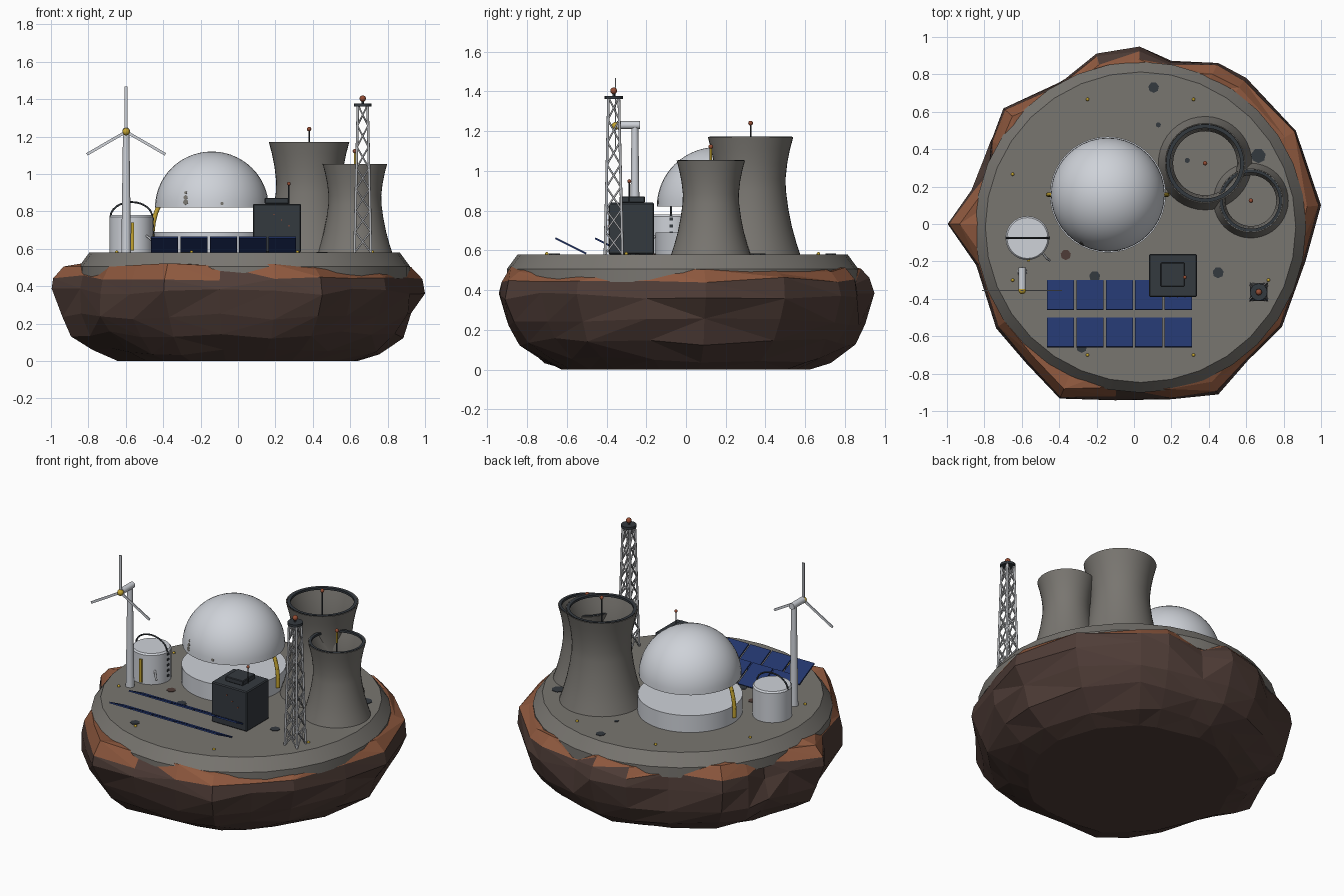
import bpy, bmesh, math, random
from math import sin, cos, pi, tau
from mathutils import Vector, Matrix

random.seed(7)
old = bpy.data.objects.get("Cube")
if old:
    bpy.data.objects.remove(old, do_unlink=True)


def material(name, *rgb):
    m = bpy.data.materials.new(name)
    m.use_nodes = True
    m.diffuse_color = (*rgb, 1)
    m.node_tree.nodes["Principled BSDF"].inputs["Base Color"].default_value = (*rgb, 1)
    return m


ROCK = material("brown rock", 0.078, 0.046, 0.038)
RUST = material("rust soil", 0.27, 0.098, 0.048)
CONCRETE = material("concrete", 0.19, 0.18, 0.163)
WHITE = material("pale shell", 0.62, 0.645, 0.69)
DARK = material("charcoal", 0.034, 0.041, 0.049)
STEEL = material("steel", 0.46, 0.47, 0.49)
BLUE = material("solar blue", 0.016, 0.036, 0.15)
YELLOW = material("safety yellow", 0.55, 0.37, 0.03)
RED = material("beacon red", 0.3, 0.075, 0.035)
GROUND = 0.58


def finish(name, bm, *mats, smooth=True):
    bmesh.ops.recalc_face_normals(bm, faces=bm.faces)
    mesh = bpy.data.meshes.new(name)
    bm.to_mesh(mesh)
    bm.free()
    for m in mats:
        mesh.materials.append(m)
    ob = bpy.data.objects.new(name, mesh)
    bpy.context.collection.objects.link(ob)
    if smooth:
        bpy.ops.object.select_all(action="DESELECT")
        ob.select_set(True)
        bpy.context.view_layer.objects.active = ob
        bpy.ops.object.shade_smooth_by_angle(angle=math.radians(35))
    return ob


def lathe(name, profile, at, mat, seg=32):
    """Spin (radius, height) points about a vertical axis."""
    bm = bmesh.new()
    rings = [[bm.verts.new((at[0] + r * cos(tau * i / seg), at[1] + r * sin(tau * i / seg), z))
              for i in range(seg)] for r, z in profile]
    for a, b in zip(rings, rings[1:]):
        for i in range(seg):
            j = (i + 1) % seg
            bm.faces.new((a[i], a[j], b[j], b[i]))
    bmesh.ops.remove_doubles(bm, verts=bm.verts, dist=1e-5)
    return finish(name, bm, mat)


def add_rod(bm, p, q, r1, r2=None, seg=12):
    p, q = Vector(p), Vector(q)
    d = q - p
    mat = Matrix.Translation((p + q) / 2) @ d.to_track_quat("Z", "Y").to_matrix().to_4x4()
    bmesh.ops.create_cone(bm, cap_ends=True, segments=seg, radius1=r1,
                          radius2=r1 if r2 is None else r2, depth=d.length, matrix=mat)


def rod(name, p, q, r1, mat, r2=None, seg=12):
    bm = bmesh.new()
    add_rod(bm, p, q, r1, r2, seg)
    return finish(name, bm, mat)


def ball(name, at, r, mat):
    bm = bmesh.new()
    bmesh.ops.create_uvsphere(bm, u_segments=12, v_segments=8, radius=r,
                              matrix=Matrix.Translation(at))
    return finish(name, bm, mat)


def box(name, lo, hi, mat, bevel=0.0):
    bm = bmesh.new()
    lo, hi = Vector(lo), Vector(hi)
    bmesh.ops.create_cube(bm, size=1, matrix=Matrix.Translation((lo + hi) / 2)
                          @ Matrix.Diagonal((*(hi - lo), 1)))
    if bevel:
        bmesh.ops.bevel(bm, geom=bm.edges[:], offset=bevel, segments=1, affect="EDGES")
    return finish(name, bm, mat, smooth=False)


def tube(name, points, r, mat):
    bm = bmesh.new()
    for p, q in zip(points, points[1:]):
        add_rod(bm, p, q, r)
    return finish(name, bm, mat)


# Floating rock: irregular outline scaled ring by ring
outline = [(1, .1), (.87, .5), (.6, .78), (.45, .86), (.2, .87), (.03, .945), (-.2, .91),
           (-.4, .75), (-.7, .62), (-.77, .45), (-.78, .3), (-.87, .18), (-1, 0), (-.84, -.22),
           (-.74, -.56), (-.58, -.75), (-.4, -.94), (-.1, -.94), (.2, -.94), (.45, -.91),
           (.61, -.73), (.79, -.55), (.92, -.2)]
levels = [(0, .67), (.05, .8), (.14, .92), (.24, .985), (.37, 1), (.445, .985), (.505, .935), (.52, .82)]
bm = bmesh.new()
rings = []
for k, (z, s) in enumerate(levels):
    wob = 0.025 if 0 < k < 4 else 0.01
    ring = []
    for x, y in outline:
        if k < 4:  # round off the underside
            n = Vector((x, y)).normalized() * 0.93
            x, y = (x + n.x) / 2, (y + n.y) / 2
        f = s + random.uniform(-wob, 0.4 * wob)
        dz = random.uniform(-.02, .02) if k else 0
        ring.append(bm.verts.new((x * f, y * f, z + dz)))
    rings.append(ring)
for a, b in zip(rings, rings[1:]):
    for i in range(len(a)):
        j = (i + 1) % len(a)
        if random.random() < 0.5:
            bm.faces.new((a[i], a[j], b[j]))
            bm.faces.new((a[i], b[j], b[i]))
        else:
            bm.faces.new((a[i], a[j], b[i]))
            bm.faces.new((a[j], b[j], b[i]))
bm.faces.new(rings[0][::-1])
bm.faces.new(rings[-1])
for f in bm.faces:  # soil near the top, thicker towards both sides
    c = f.calc_center_median()
    f.material_index = int(c.z > 0.474 - 0.042 * abs(c.x))
finish("rock_base", bm, ROCK, RUST, smooth=False)

# Concrete platform with edge lamps and stains
CX, CY = 0.035, -0.017
lathe("platform", [(0, .44), (.885, .44), (.885, .505), (.83, GROUND), (0, GROUND)],
      (CX, CY), CONCRETE)
for i in range(8):
    a = tau * (i + 0.5) / 8
    ball(f"edge_lamp_{i}", (CX + .74 * cos(a), CY + .74 * sin(a), GROUND + .002), .009, YELLOW)
stains = [(.105, .73, .029), (.13, .53, .014), (.665, .365, .04), (.45, -.26, .03),
          (-.21, -.28, .03), (-.365, -.165, .028), (-.28, -.66, .029), (.285, .34, .014)]
for i, (x, y, r) in enumerate(stains):
    rod(f"stain_{i}", (x, y, GROUND - .002), (x, y, GROUND + .003), r,
        ROCK if i == 5 else DARK, seg=7)

# Reactor: drum, raised dome, two curved yellow struts and weathered patches
RX, RY, RR = -0.14, 0.157, 0.304
lathe("reactor_drum", [(0, GROUND), (.31, GROUND), (.31, .69), (0, .69)], (RX, RY), WHITE, seg=40)
arc = [(RR * cos(pi / 2 * i / 14), .82 + .3 * sin(pi / 2 * i / 14)) for i in range(15)]
lathe("reactor_dome", [(0, .82)] + arc, (RX, RY), WHITE, seg=40)
for side, label in ((-1, "right"), (1, "left")):
    bend = [(.318, .62), (.319, .68), (.312, .74), (.3, .79), (.282, .832)]
    tube(f"dome_strut_{label}", [(RX + side * r, RY, z) for r, z in bend], .012, YELLOW)
for i, (dx, dz, r) in enumerate(((-.14, .03, .015), (-.14, .055, .012), (-.14, .08, .008),
                                 (.055, .022, .009))):
    n = Vector((dx, -math.sqrt(RR ** 2 - dx ** 2 - dz ** 2), dz)).normalized()
    c = Vector((RX, RY, .82))
    rod(f"dome_patch_{i}", c + n * (RR - .006), c + n * (RR + .001), r, CONCRETE)

# Cooling towers: thin shells with a dark ring inside the lip, second one smaller
shape = [(.25, 0), (.23, .06), (.208, .14), (.19, .23), (.178, .32), (.176, .38),
         (.185, .46), (.199, .53), (.215, .59)]
for label, at, s in (("tall", (.38, .325), 1), ("short", (.625, .125), .8)):
    outer = [(r * s, GROUND + z * s) for r, z in shape]
    inner = [(r - .005, z) for r, z in outer[::-1]]
    top = outer[-1][1]
    lathe(f"cooling_tower_{label}", outer + inner + outer[:1], at, CONCRETE, seg=40)
    ring = [(.208, .002), (.188, .002), (.188, -.012), (.2, -.012), (.208, .002)]
    lathe(f"tower_lip_ring_{label}", [(r * s, top + z) for r, z in ring], at, DARK, seg=40)
    tip = top + .07
    rod(f"tower_mast_{label}", (*at, GROUND), (*at, tip), .004, DARK)
    ball(f"tower_beacon_{label}", (*at, tip), .012, RED)
rod("short_mast_sleeve", (*at, top - .01), (*at, tip - .008), .006, YELLOW)

# Control building with roof unit, aerial and window lights
box("control_building", (.08, -.39, GROUND), (.337, -.16, .84), DARK, .006)
box("roof_unit", (.143, -.335, .84), (.27, -.207, .872), DARK, .004)
rod("roof_aerial", (.272, -.285, .84), (.272, -.285, .945), .004, DARK)
ball("roof_beacon", (.272, -.285, .948), .01, RED)
for i in range(3):
    x = .19 + .04 * i
    box(f"window_light_{i}", (x, -.394, .78 - .03 * i), (x + .006, -.389, .786 - .03 * i), RED)

# Storage tank with hoop, ladders and outlet pipe
TX, TY, TR = -0.57, -0.075, 0.117
lathe("storage_tank", [(0, GROUND), (TR, GROUND), (TR, .77), (TR - .008, .78), (0, .78)],
      (TX, TY), WHITE)
tube("tank_hoop", [(TX + .112 * cos(pi * i / 12), TY, .77 + .08 * sin(pi * i / 12))
                   for i in range(13)], .005, DARK)
box("tank_ladder", (TX - .002, TY - TR - .008, .59), (TX + .014, TY - TR + .004, .74), YELLOW)
for i in range(5):
    z = .61 + .035 * i
    box(f"tank_rung_{i}", (TX + TR - .004, TY - .009, z), (TX + TR + .004, TY + .009, z + .014), DARK)
tube("tank_pipe", [(-.49, -.155, .67), (-.465, -.185, .65), (-.45, -.195, .63)], .006, STEEL)

# Wind turbine
WX, WY, WZ = -0.598, -0.257, 1.23
rod("turbine_tower", (WX, WY, GROUND), (WX, WY, WZ), .026, WHITE, .017, seg=16)
rod("turbine_nacelle", (WX, WY + .025, WZ), (WX, WY - .09, WZ), .02, WHITE, seg=16)
ball("turbine_hub", (WX, WY - .098, WZ - .004), .02, YELLOW)
for i in range(3):
    bm = bmesh.new()
    bmesh.ops.create_cube(bm, size=1, matrix=Matrix.Translation((WX, WY - .098, WZ - .004))
                          @ Matrix.Rotation(tau * i / 3, 4, "Y")
                          @ Matrix.Translation((0, 0, .125)) @ Matrix.Diagonal((.015, .006, .235, 1)))
    finish(f"turbine_blade_{i}", bm, WHITE, smooth=False)

# Two rows of tilted solar panels, high edge to the front
for row, y in enumerate((-.38, -.58)):
    for i in range(5):
        bm = bmesh.new()
        bmesh.ops.create_cube(bm, size=1, matrix=Matrix.Translation((-.078 + .1575 * (i - 2), y, .622))
                              @ Matrix.Rotation(-math.atan(.5), 4, "X")
                              @ Matrix.Diagonal((.146, .174, .009, 1)))
        finish(f"solar_panel_{row}_{i}", bm, BLUE, smooth=False)

# Lattice mast with cross bracing, platform and beacon
MX, MY, TOP, STEPS = 0.667, -0.364, 1.37, 7


def mast_point(corner, level):
    t = level / STEPS
    h = .044 - .018 * t
    dx, dy = ((-1, -1), (1, -1), (1, 1), (-1, 1))[corner % 4]
    return (MX + dx * h, MY + dy * h, GROUND + t * (TOP - GROUND))


bm = bmesh.new()
for c in range(4):
    add_rod(bm, mast_point(c, 0), mast_point(c, STEPS), .007)
    for k in range(STEPS):
        add_rod(bm, mast_point(c, k), mast_point(c + 1, k + 1), .0045)
        add_rod(bm, mast_point(c + 1, k), mast_point(c, k + 1), .0045)
finish("lattice_mast", bm, STEEL)
rod("mast_platform", (MX, MY, TOP - .008), (MX, MY, TOP + .008), .046, DARK, seg=16)
rod("mast_stub", (MX, MY, TOP), (MX, MY, TOP + .03), .006, DARK)
ball("mast_beacon", (MX, MY, TOP + .033), .017, RED)
